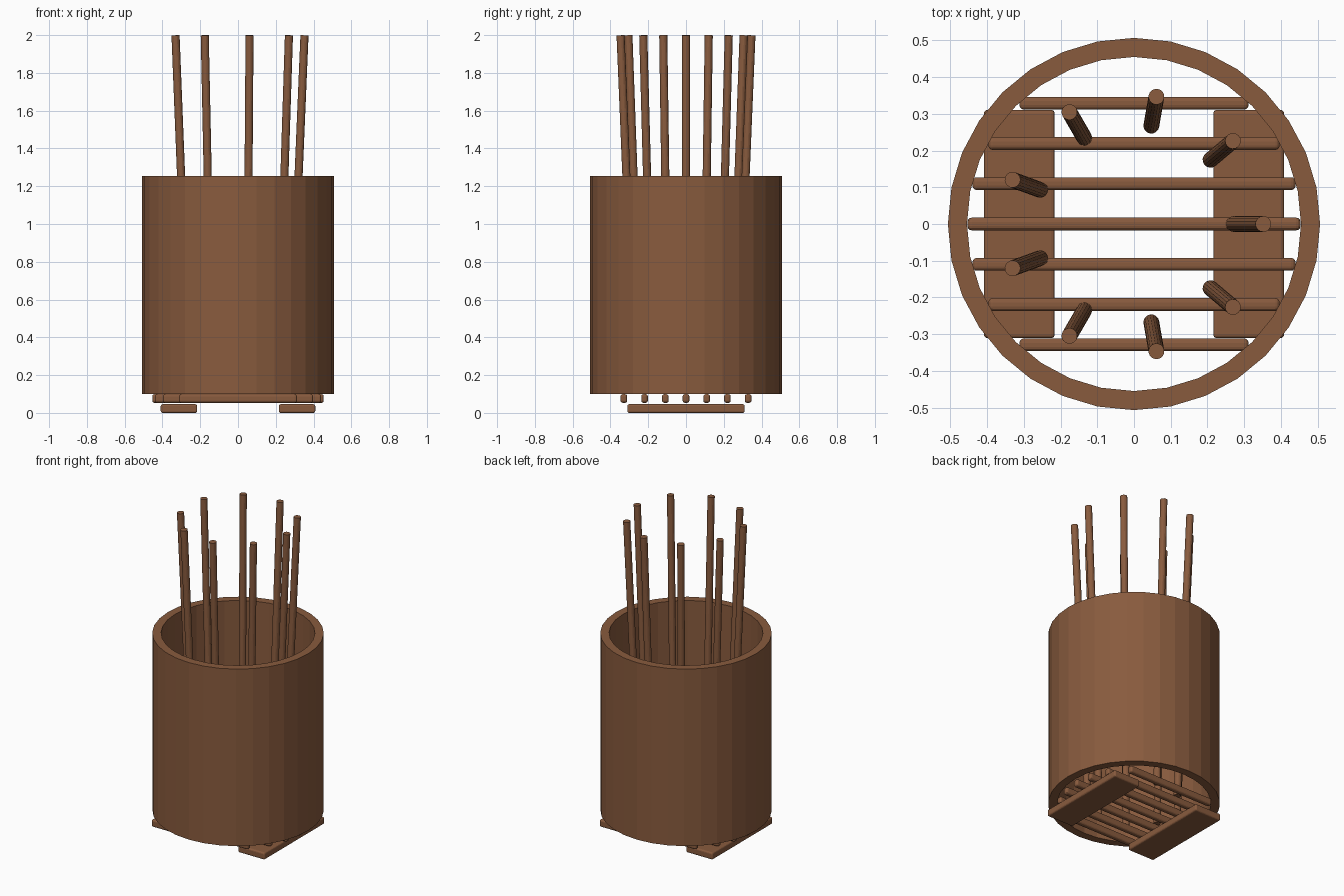
import bpy, bmesh, math
from mathutils import Vector

if "Cube" in bpy.data.objects:
    bpy.data.objects.remove(bpy.data.objects["Cube"])

wood = bpy.data.materials.new("brown_wood")
wood.diffuse_color = (0.25, 0.105, 0.048, 1)
wood.use_nodes = True
wood.node_tree.nodes["Principled BSDF"].inputs["Base Color"].default_value = wood.diffuse_color


def finish(name, bm):
    bmesh.ops.recalc_face_normals(bm, faces=bm.faces)
    mesh = bpy.data.meshes.new(name)
    bm.to_mesh(mesh)
    bm.free()
    mesh.materials.append(wood)
    obj = bpy.data.objects.new(name, mesh)
    bpy.context.collection.objects.link(obj)
    return obj


def rounded_box(name, size, centre, bevel):
    bm = bmesh.new()
    bmesh.ops.create_cube(bm, size=1)
    bmesh.ops.scale(bm, vec=size, verts=bm.verts)
    bmesh.ops.translate(bm, vec=centre, verts=bm.verts)
    obj = finish(name, bm)
    mod = obj.modifiers.new("rounded_edges", 'BEVEL')
    mod.width, mod.segments = bevel, 3
    return obj


def rod(name, start, end, radius):
    start, end = Vector(start), Vector(end)
    axis = end - start
    bm = bmesh.new()
    bmesh.ops.create_cone(bm, cap_ends=True, segments=16, radius1=radius,
                          radius2=radius, depth=axis.length)
    bmesh.ops.rotate(bm, matrix=axis.to_track_quat('Z', 'Y').to_matrix(), verts=bm.verts)
    bmesh.ops.translate(bm, vec=(start + end) / 2, verts=bm.verts)
    return finish(name, bm)


# Open-ended barrel wall: a rectangular profile swept round in 32 facets
SIDES = 32
profile = [(0.507, 0.10), (0.507, 1.255), (0.455, 1.255), (0.455, 0.10)]
bm = bmesh.new()
rings = []
for i in range(SIDES):
    a = math.tau * i / SIDES
    rings.append([bm.verts.new((r * math.cos(a), r * math.sin(a), z)) for r, z in profile])
for i in range(SIDES):
    p, q = rings[i], rings[(i + 1) % SIDES]
    for j in range(4):
        k = (j + 1) % 4
        bm.faces.new((p[j], q[j], q[k], p[k]))
finish("barrel_wall", bm)

# Floor slats, each cut to the width of the round opening
for i in range(-3, 4):
    y = i * 0.1097
    half = math.sqrt(0.4535 ** 2 - y * y)
    rounded_box(f"floor_slat_{i + 4}", (2 * half, 0.035, 0.046), (0, y, 0.076), 0.012)

# Two base runners
for side, x in (("left", -0.3125), ("right", 0.3125)):
    rounded_box(f"{side}_runner", (0.193, 0.622, 0.046), (x, 0, 0.027 - 0.004), 0.01)

# Ring of nine sticks leaning outward
for i in range(9):
    a = math.tau * i / 9
    c, s = math.cos(a), math.sin(a)
    rod(f"stick_{i + 1}", (0.272 * c, 0.272 * s, 0.10), (0.352 * c, 0.352 * s, 1.999), 0.0215)
